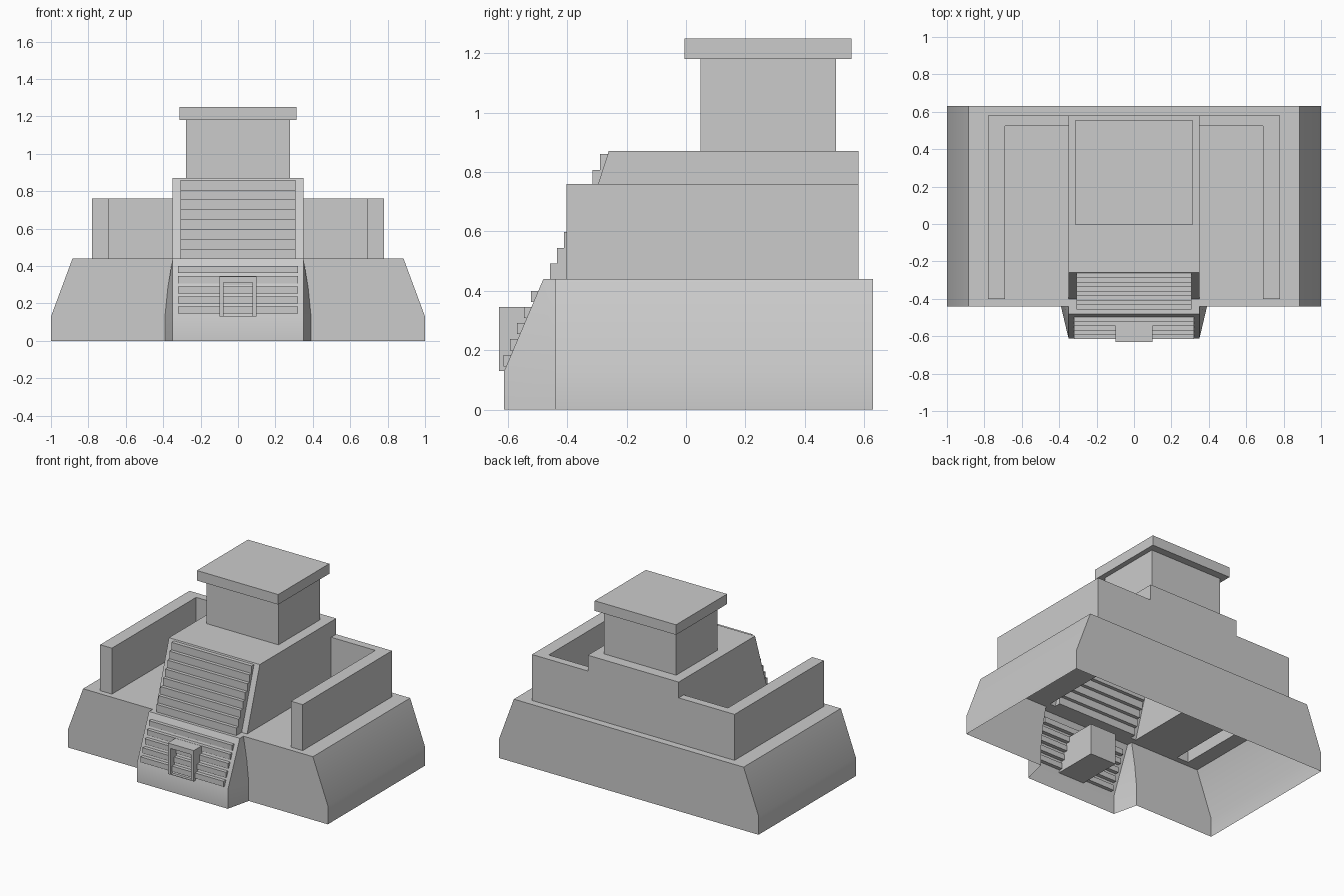
import bpy, bmesh

if "Cube" in bpy.data.objects:
    bpy.data.objects.remove(bpy.data.objects["Cube"])


def finish(name, bm):
    bmesh.ops.recalc_face_normals(bm, faces=bm.faces)
    me = bpy.data.meshes.new(name)
    bm.to_mesh(me)
    bm.free()
    ob = bpy.data.objects.new(name, me)
    bpy.context.collection.objects.link(ob)
    return ob


def add_box(bm, x0, x1, y0, y1, z0, z1):
    vs = bmesh.ops.create_cube(bm, size=1)["verts"]
    for v in vs:
        v.co = (x1 if v.co.x > 0 else x0,
                y1 if v.co.y > 0 else y0,
                z1 if v.co.z > 0 else z0)


def box(name, *dims):
    bm = bmesh.new()
    add_box(bm, *dims)
    return finish(name, bm)


def prism(name, points, shift):
    """Extrude a closed planar outline along a vector."""
    bm = bmesh.new()
    face = bm.faces.new([bm.verts.new(p) for p in points])
    new = bmesh.ops.extrude_face_region(bm, geom=[face])["geom"]
    # keep the starting cap so the solid is closed
    verts = [g for g in new if isinstance(g, bmesh.types.BMVert)]
    bmesh.ops.translate(bm, verts=verts, vec=shift)
    bm.edges.ensure_lookup_table()
    bmesh.ops.holes_fill(bm, edges=[e for e in bm.edges if e.is_boundary], sides=0)
    return finish(name, bm)


# Broad base with sloping ends
base = prism("temple_body",
             [(x, -0.44, z) for x, z in [(-1, 0), (1, 0), (1, 0.13), (0.885, 0.44),
                                         (-0.885, 0.44), (-1, 0.13)]], (0, 1.07, 0))

# Flared block that carries the lower stair
bm = bmesh.new()
for s in (-1, 1):
    for x, y, z in [(0.35, -0.612, 0), (0.35, -0.612, 0.13), (0.35, -0.48, 0.44),
                    (0.40, -0.40, 0), (0.40, -0.40, 0.13), (0.35, -0.40, 0.44)]:
        bm.verts.new((s * x, y, z))
bmesh.ops.convex_hull(bm, input=bm.verts[:])
bmesh.ops.dissolve_limit(bm, angle_limit=0.01, verts=bm.verts[:], edges=bm.edges[:])
porch = finish("porch", bm)

# Middle block with a sloping front
middle = prism("middle_block",
               [(-0.35, y, z) for y, z in [(-0.442, 0.31), (0.58, 0.31),
                                           (0.58, 0.87), (-0.26, 0.87)]], (0.70, 0, 0))

# U-shaped parapet around the terrace
parapet = prism("parapet",
                [(x, y, 0.31) for x, y in [(-0.78, -0.402), (-0.69, -0.402), (-0.69, 0.525),
                                           (0.69, 0.525), (0.69, -0.402), (0.78, -0.402),
                                           (0.78, 0.58), (-0.78, 0.58)]], (0, 0, 0.45))

# Shrine on top with its overhanging roof slab
shrine = box("shrine", -0.278, 0.278, 0.048, 0.505, 0.80, 1.20)
roof = box("roof", -0.313, 0.313, -0.005, 0.557, 1.18, 1.25)

# Join everything into one shell
parts = [porch, middle, parapet, shrine, roof]
for p in parts:
    m = base.modifiers.new(p.name, 'BOOLEAN')
    m.operation = 'UNION'
    m.solver = 'EXACT'
    m.object = p
dg = bpy.context.evaluated_depsgraph_get()
base_mesh = bpy.data.meshes.new_from_object(base.evaluated_get(dg))
base.modifiers.clear()
base.data = base_mesh
for p in parts:
    bpy.data.objects.remove(p)

# Open underside
bm = bmesh.new()
bm.from_mesh(base_mesh)
bottom = [f for f in bm.faces if all(v.co.z < 1e-4 for v in f.verts)]
bmesh.ops.delete(bm, geom=bottom, context='FACES')
bm.to_mesh(base_mesh)
bm.free()


def stair(name, half, steps, y0, top, run, rise, height, depth):
    bm = bmesh.new()
    for k in range(steps):
        y, z = y0 - run * k, top - rise * k
        add_box(bm, -half, half, y, y + depth, z - height, z)
    return finish(name, bm)


# Two flights of steps
stair("upper_stair", 0.308, 8, -0.29, 0.86, 0.024, 0.0525, 0.0525, 0.10)
stair("lower_stair", 0.32, 5, -0.522, 0.40, 0.0232, 0.054, 0.038, 0.035)

# Doorway box with a recessed opening
doorway = box("doorway", -0.10, 0.10, -0.63, -0.30, 0.13, 0.345)
bm = bmesh.new()
bm.from_mesh(doorway.data)
front = min(bm.faces, key=lambda f: f.calc_center_median().y)
bmesh.ops.inset_region(bm, faces=[front], thickness=0.03)
for v in front.verts:
    v.co.z = 0.312 if v.co.z > 0.24 else 0.134
back = bmesh.ops.extrude_discrete_faces(bm, faces=[front])["faces"][0]
bmesh.ops.translate(bm, verts=back.verts[:], vec=(0, 0.09, 0))
bm.to_mesh(doorway.data)
bm.free()

# Soft shading only across the shallow creases
bpy.ops.object.select_all(action='DESELECT')
base.select_set(True)
bpy.context.view_layer.objects.active = base
bpy.ops.object.shade_smooth_by_angle(angle=0.5236)
